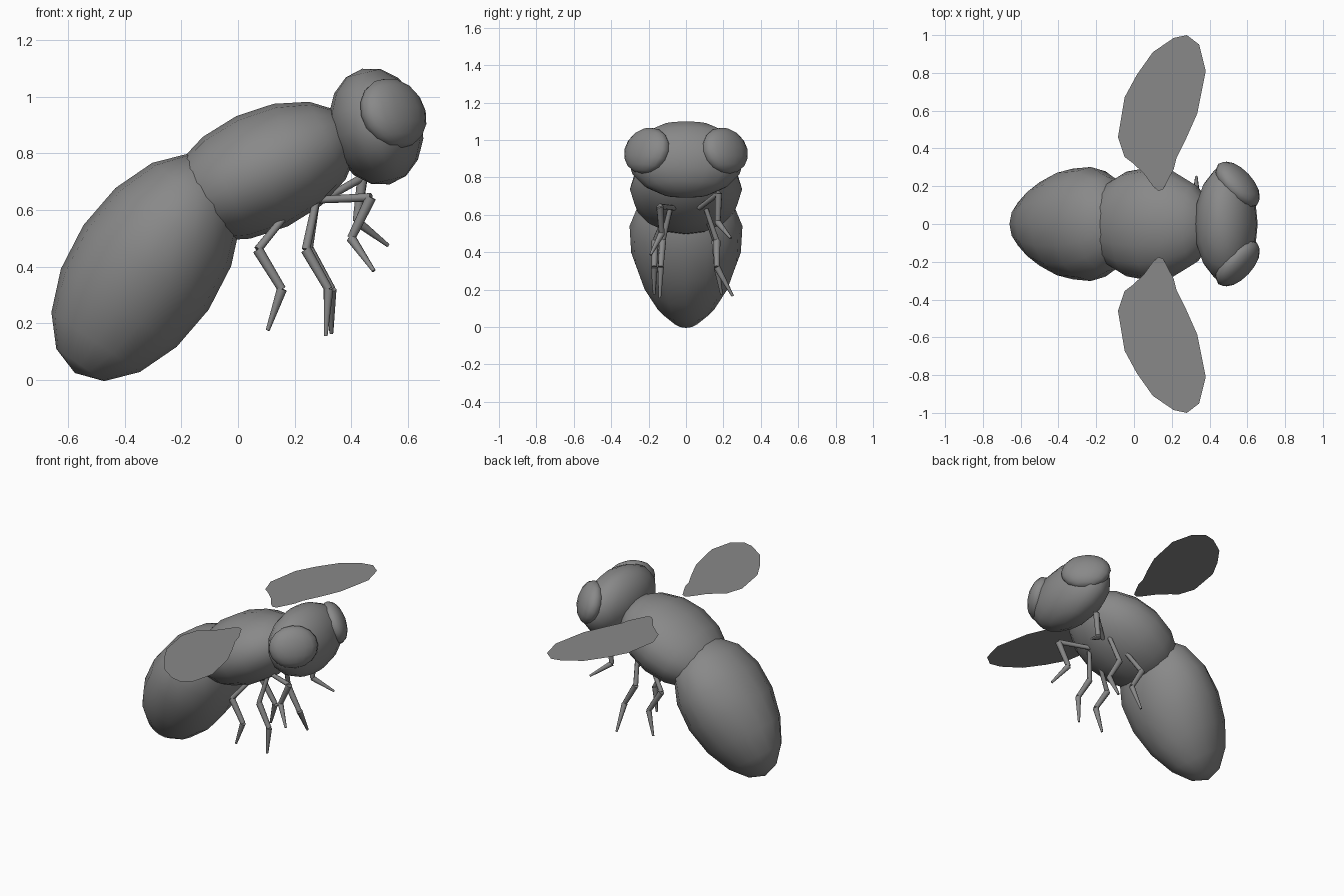
import bpy, bmesh
from math import radians
from mathutils import Matrix, Vector

if "Cube" in bpy.data.objects:
    bpy.data.objects.remove(bpy.data.objects["Cube"])

# Dark grey used for the whole model
grey = bpy.data.materials.new("dark_grey")
grey.diffuse_color = (0.25, 0.25, 0.25, 1)
grey.use_nodes = True
grey.node_tree.nodes["Principled BSDF"].inputs["Base Color"].default_value = grey.diffuse_color


def add_object(name, bm, smooth=True):
    bmesh.ops.recalc_face_normals(bm, faces=bm.faces[:])
    mesh = bpy.data.meshes.new(name)
    bm.to_mesh(mesh)
    bm.free()
    mesh.materials.append(grey)
    for p in mesh.polygons:
        p.use_smooth = smooth
    obj = bpy.data.objects.new(name, mesh)
    bpy.context.collection.objects.link(obj)
    return obj


def ellipsoid(name, center, radii, tilt, turn=0, taper=0):
    """Low-poly sphere, its width tapered, stretched, tilted and turned."""
    bm = bmesh.new()
    bmesh.ops.create_uvsphere(bm, u_segments=16, v_segments=8, radius=1)
    for v in bm.verts:
        v.co.y *= 1 + taper * v.co.z
    m = (Matrix.Translation(center)
         @ Matrix.Rotation(radians(turn), 4, 'Z')
         @ Matrix.Rotation(radians(tilt), 4, 'Y')
         @ Matrix.Diagonal((*radii, 1)))
    bm.transform(m)
    return add_object(name, bm)


def leg(name, points):
    """Three tapered segments joined at the knees."""
    bm = bmesh.new()
    radii = [(0.013, 0.015), (0.019, 0.015), (0.018, 0.007)]
    for a, b, (r1, r2) in zip(points, points[1:], radii):
        a, b = Vector(a), Vector(b)
        m = (Matrix.Translation((a + b) / 2)
             @ (b - a).to_track_quat('Z', 'Y').to_matrix().to_4x4())
        bmesh.ops.create_cone(bm, cap_ends=True, segments=8, radius1=r1,
                              radius2=r2, depth=(b - a).length, matrix=m)
    obj = add_object(name, bm)
    bpy.ops.object.select_all(action='DESELECT')
    bpy.context.view_layer.objects.active = obj
    obj.select_set(True)
    bpy.ops.object.shade_smooth_by_angle(angle=radians(50))


# Body
ellipsoid("abdomen", (-0.325, 0, 0.397), (0.267, 0.293, 0.45), 34, taper=0.3)
ellipsoid("thorax", (0.085, 0, 0.737), (0.215, 0.30, 0.36), 65)
ellipsoid("head", (0.488, 0, 0.895), (0.165, 0.31, 0.21), -13.5)

# Eyes
for side, s in (("left", 1), ("right", -1)):
    ellipsoid(side + "_eye", (0.549, s * 0.209, 0.942),
              (0.074, 0.15, 0.128), -18, s * 43)

# Wings: flat horizontal sheets
outline = [(0.13, 0.175), (0.10, 0.20), (0.05, 0.27), (-0.01, 0.325),
           (-0.05, 0.355), (-0.085, 0.46), (-0.05, 0.67), (0.015, 0.79),
           (0.10, 0.91), (0.21, 0.985), (0.28, 1.0), (0.345, 0.95),
           (0.38, 0.81), (0.335, 0.585), (0.275, 0.45), (0.225, 0.35),
           (0.21, 0.29), (0.155, 0.185)]
for side, s in (("left", 1), ("right", -1)):
    bm = bmesh.new()
    bm.faces.new([bm.verts.new((x, s * y, 0.945)) for x, y in outline])
    add_object(side + "_wing", bm, smooth=False)

# Legs: root, knee, ankle, tip
leg("front_right_leg", [(0.26, -0.05, 0.635), (0.47, -0.14, 0.645),
                        (0.40, -0.13, 0.50), (0.48, -0.19, 0.385)])
leg("front_left_leg", [(0.30, 0.07, 0.635), (0.44, 0.175, 0.715),
                       (0.42, 0.17, 0.56), (0.53, 0.24, 0.475)])
leg("middle_right_leg", [(0.28, -0.08, 0.65), (0.24, -0.125, 0.46),
                         (0.32, -0.135, 0.32), (0.31, -0.14, 0.155)])
leg("middle_left_leg", [(0.28, 0.10, 0.65), (0.25, 0.165, 0.46),
                        (0.33, 0.165, 0.32), (0.33, 0.25, 0.165)])
leg("rear_right_leg", [(0.20, -0.10, 0.62), (0.07, -0.165, 0.46),
                       (0.155, -0.17, 0.32), (0.105, -0.17, 0.175)])
leg("rear_left_leg", [(0.20, 0.10, 0.62), (0.07, 0.155, 0.46),
                      (0.155, 0.165, 0.32), (0.105, 0.19, 0.175)])
